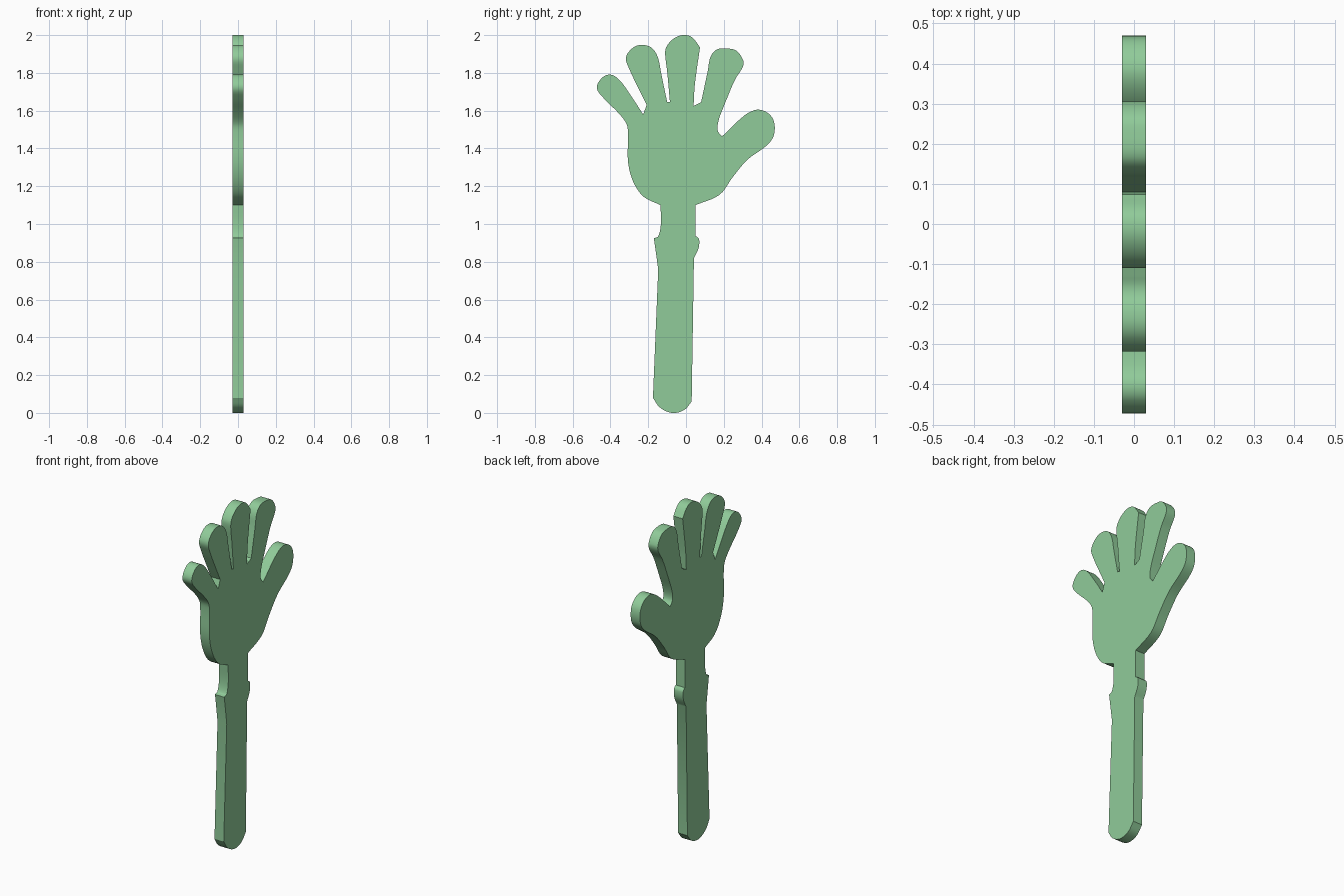
import bpy, bmesh, math
from mathutils import Vector
from mathutils.geometry import interpolate_bezier

if "Cube" in bpy.data.objects:
    bpy.data.objects.remove(bpy.data.objects["Cube"])

HALF = 0.03   # half the board thickness

# Outline in (y, z), anticlockwise from the handle foot.
# Each run is a smooth curve; the runs meet at sharp corners.
handle_foot = [(-.175, .08), (-.14, .03), (-.075, 0), (-.01, .015), (.03, .06)]
handle_side = [(.03, .06), (.042, .82)]
trigger_bump = [(.042, .82), (.066, .87), (.07, .915), (.06, .932), (.05, .935)]
neck_right = [(.05, .935), (.05, 1.1)]
thumb = [(.05, 1.1), (.178, 1.155), (.245, 1.245), (.325, 1.34), (.43, 1.418), (.465, 1.47),
         (.465, 1.545), (.43, 1.59), (.375, 1.605), (.31, 1.575), (.19, 1.463)]
index_finger = [(.19, 1.463), (.168, 1.495), (.173, 1.55), (.205, 1.635), (.26, 1.765),
                (.3, 1.83), (.303, 1.865), (.27, 1.915), (.23, 1.928), (.165, 1.925),
                (.13, 1.885), (.115, 1.81), (.08, 1.645)]
index_gap = [(.08, 1.645), (.04, 1.625)]
middle_finger_side = [(.04, 1.625), (.047, 1.74), (.074, 1.935)]
middle_finger = [(.074, 1.935), (.03, 1.99), (-.02, 2), (-.07, 1.978), (-.105, 1.935),
                 (-.11, 1.895), (-.1, 1.81), (-.085, 1.645)]
middle_gap = [(-.085, 1.645), (-.1, 1.647)]
ring_finger = [(-.1, 1.647), (-.13, 1.79), (-.15, 1.885), (-.185, 1.935), (-.24, 1.948),
               (-.285, 1.93), (-.318, 1.88), (-.3, 1.82), (-.245, 1.705), (-.208, 1.63)]
ring_gap = [(-.208, 1.63), (-.227, 1.58)]
little_finger = [(-.227, 1.58), (-.285, 1.67), (-.35, 1.76), (-.395, 1.79), (-.44, 1.778),
                 (-.472, 1.722), (-.435, 1.665), (-.36, 1.59), (-.315, 1.53), (-.307, 1.475),
                 (-.307, 1.33), (-.28, 1.225), (-.225, 1.145), (-.135, 1.1)]
neck_left = [(-.135, 1.1), (-.133, 1.0), (-.147, .935), (-.17, .925)]
handle_back = [(-.17, .925), (-.147, .76), (-.175, .08)]

runs = [handle_foot, handle_side, trigger_bump, neck_right, thumb, index_finger, index_gap,
        middle_finger_side, middle_finger, middle_gap, ring_finger, ring_gap,
        little_finger, neck_left]


def smooth_run(points, steps=5):
    """Curve through the points, leaving out the last one."""
    p = [Vector((HALF, y, z)) for y, z in points]
    if len(p) == 2:
        return p[:1]
    last = len(p) - 1
    tangent = [(p[min(i + 1, last)] - p[max(i - 1, 0)]).normalized() for i in range(len(p))]
    out = []
    for i in range(last):
        reach = (p[i + 1] - p[i]).length / 3
        out += interpolate_bezier(p[i], p[i] + tangent[i] * reach,
                                  p[i + 1] - tangent[i + 1] * reach, p[i + 1], steps + 1)[:-1]
    return out


outline = [v for run in runs for v in smooth_run(run)]
outline += [Vector((HALF, y, z)) for y, z in handle_back[:-1]]

# Flat board cut to the hand outline
bm = bmesh.new()
face = bm.faces.new([bm.verts.new(v) for v in outline])
ext = bmesh.ops.extrude_face_region(bm, geom=[face], use_keep_orig=True)
moved = [g for g in ext["geom"] if isinstance(g, bmesh.types.BMVert)]
bmesh.ops.translate(bm, verts=moved, vec=(-2 * HALF, 0, 0))
bmesh.ops.recalc_face_normals(bm, faces=bm.faces)
mesh = bpy.data.meshes.new("hand_clapper")
bm.to_mesh(mesh)
bm.free()

board = bpy.data.objects.new("hand_clapper", mesh)
bpy.context.collection.objects.link(board)
green = bpy.data.materials.new("green")
green.diffuse_color = (0.28, 0.6, 0.32, 1)
green.use_nodes = True
green.node_tree.nodes["Principled BSDF"].inputs["Base Color"].default_value = green.diffuse_color
mesh.materials.append(green)

bpy.context.view_layer.objects.active = board
board.select_set(True)
bpy.ops.object.shade_smooth_by_angle(angle=math.radians(30))
